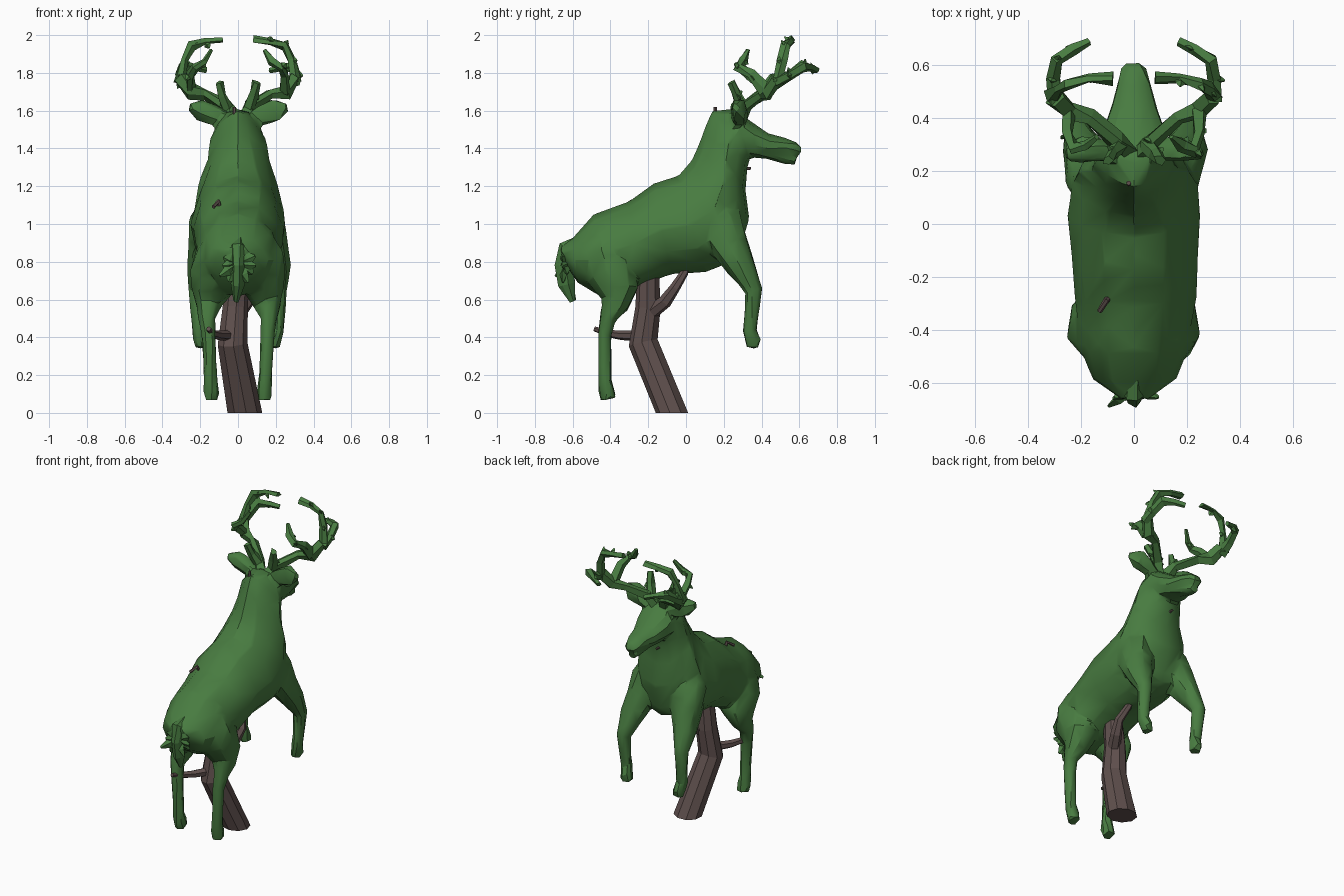
import bpy, bmesh, math, random
from mathutils import Vector

random.seed(4)

def material(name, rgb):
    m = bpy.data.materials.new(name)
    m.diffuse_color = (*rgb, 1)
    return m

GREEN = material("hedge_green", (0.065, 0.2, 0.052))
BROWN = material("bark_brown", (0.115, 0.08, 0.075))

def skin(name, rings, mat):
    """Bridge a list of equal-sized point rings and cap both ends."""
    bm = bmesh.new()
    rows = [[bm.verts.new(p) for p in r] for r in rings]
    n = len(rows[0])
    for a, b in zip(rows, rows[1:]):
        for i in range(n):
            j = (i + 1) % n
            bm.faces.new((a[i], a[j], b[j], b[i]))
    bm.faces.new(rows[0])
    bm.faces.new(rows[-1])
    bmesh.ops.recalc_face_normals(bm, faces=bm.faces)
    me = bpy.data.meshes.new(name)
    bm.to_mesh(me)
    bm.free()
    me.materials.append(mat)
    ob = bpy.data.objects.new(name, me)
    bpy.context.collection.objects.link(ob)
    return ob

def loft(name, stations, sides=12, jitter=0.0):
    """Stations: top y,z, bottom y,z, half width, taper towards the top."""
    rings = []
    for ty, tz, by, bz, w, taper in stations:
        mid = Vector((0, (ty + by) / 2, (tz + bz) / 2))
        half = Vector((0, (ty - by) / 2, (tz - bz) / 2))
        ring = []
        for i in range(sides):
            a = math.tau * i / sides
            s, c = math.sin(a), math.cos(a)
            x = w * math.copysign(abs(s) ** 0.85, s) * (1 - taper * max(0, c))
            ring.append(mid + half * c + Vector((x, 0, 0)) * (1 + random.uniform(-jitter, jitter)))
        rings.append(ring)
    return skin(name, rings, GREEN)

def tube(name, path, mat=GREEN, sides=7, side=1, jitter=0.0, flat=1.0):
    """Path: x, y, z, radius; side=-1 mirrors it in x."""
    pts = [Vector((p[0] * side, p[1], p[2])) for p in path]
    u, rings = Vector((0.3, 1, 0.2)), []
    for i, p in enumerate(pts):
        t = (pts[min(i + 1, len(pts) - 1)] - pts[max(i - 1, 0)]).normalized()
        u = (u - t * u.dot(t)).normalized()
        v = t.cross(u)
        ring = []
        for k in range(sides):
            a = math.tau * k / sides
            r = path[i][3] * (1 + random.uniform(-jitter, jitter))
            q = p + (u * math.cos(a) * flat + v * math.sin(a)) * r
            q.z = q.z if p.z > 0 else 0      # flat cut at ground level
            ring.append(q)
        rings.append(ring)
    return skin(name, rings, mat)

def leaf(name, base, tip, r):
    mid = [(a + b) / 2 for a, b in zip(base, tip)]
    tube(name, [(*base, r * 0.5), (*mid, r), (*tip, r * 0.25)], sides=4, jitter=0.3, flat=0.6)

# Body and neck in one loft from rump to crown, ridged along the nape
hedge = [loft("deer_body", [
    (-0.67, 0.88, -0.64, 0.79, 0.06, 0), (-0.60, 0.925, -0.575, 0.69, 0.155, 0),
    (-0.49, 1.05, -0.45, 0.615, 0.20, 0.1), (-0.30, 1.12, -0.27, 0.66, 0.228, 0.15),
    (-0.17, 1.215, -0.08, 0.735, 0.243, 0.15), (-0.04, 1.255, 0.10, 0.745, 0.25, 0.15),
    (0.03, 1.335, 0.27, 0.81, 0.238, 0.3), (0.07, 1.425, 0.335, 1.03, 0.20, 0.4),
    (0.10, 1.51, 0.315, 1.18, 0.17, 0.5), (0.14, 1.60, 0.325, 1.30, 0.15, 0.55),
    (0.23, 1.61, 0.34, 1.36, 0.13, 0.3)], jitter=0.05)]

# Head: skull with muzzle, and a lower jaw
hedge.append(loft("head", [
    (0.17, 1.58, 0.25, 1.38, 0.11, 0.3), (0.25, 1.61, 0.33, 1.36, 0.13, 0.1),
    (0.335, 1.55, 0.38, 1.345, 0.12, 0), (0.435, 1.48, 0.46, 1.35, 0.088, 0),
    (0.53, 1.455, 0.54, 1.365, 0.064, 0), (0.59, 1.43, 0.585, 1.36, 0.05, 0),
    (0.615, 1.41, 0.605, 1.365, 0.03, 0)], sides=10))
hedge.append(loft("jaw", [
    (0.32, 1.44, 0.34, 1.36, 0.09, 0), (0.44, 1.42, 0.45, 1.34, 0.066, 0),
    (0.54, 1.39, 0.53, 1.315, 0.045, 0), (0.59, 1.365, 0.58, 1.31, 0.03, 0)], sides=8))

for s, label in ((-1, "left"), (1, "right")):
    # Legs, the front pair raised
    hedge.append(tube("front_leg_" + label, [
        (0.11, 0.11, 1.12, 0.07), (0.14, 0.18, 1.0, 0.12), (0.17, 0.235, 0.88, 0.10),
        (0.20, 0.295, 0.77, 0.077), (0.217, 0.36, 0.65, 0.047), (0.212, 0.347, 0.52, 0.039),
        (0.207, 0.335, 0.44, 0.038), (0.198, 0.355, 0.39, 0.04), (0.188, 0.355, 0.345, 0.036)],
        sides=9, side=s, jitter=0.08))
    hedge.append(tube("rear_leg_" + label, [
        (0.08, -0.42, 0.98, 0.08), (0.10, -0.425, 0.84, 0.13), (0.12, -0.40, 0.74, 0.13),
        (0.14, -0.355, 0.645, 0.11), (0.158, -0.375, 0.57, 0.075), (0.165, -0.415, 0.50, 0.045),
        (0.155, -0.43, 0.41, 0.039), (0.15, -0.43, 0.28, 0.037), (0.145, -0.43, 0.17, 0.037),
        (0.14, -0.42, 0.12, 0.043), (0.14, -0.41, 0.07, 0.04)], sides=9, side=s, jitter=0.08))
    # Ears spreading sideways
    hedge.append(tube("ear_" + label, [
        (0.06, 0.27, 1.54, 0.045), (0.13, 0.28, 1.575, 0.055),
        (0.20, 0.28, 1.605, 0.06), (0.26, 0.26, 1.62, 0.025)],
        side=s, sides=6, jitter=0.2, flat=0.85))

# Clip the green masses into one continuous faceted hedge
deer = hedge[0]
bpy.ops.object.select_all(action='DESELECT')
for ob in hedge:
    ob.select_set(True)
bpy.context.view_layer.objects.active = deer
bpy.ops.object.join()
fuse = deer.modifiers.new("fuse", 'REMESH')
fuse.mode, fuse.voxel_size = 'VOXEL', 0.014
relax = deer.modifiers.new("relax", 'SMOOTH')
relax.factor, relax.iterations = 0.5, 3
facet = deer.modifiers.new("facet", 'DECIMATE')
facet.ratio = 0.035
for m in ("fuse", "relax", "facet"):
    bpy.ops.object.modifier_apply(modifier=m)
bpy.ops.object.shade_smooth_by_angle(angle=math.radians(30))

# Antlers: main beam and tines, with clipped leaf tufts
tines = {
    "beam": [(0.03, 0.28, 1.56, 0.038), (0.07, 0.31, 1.63, 0.035), (0.17, 0.40, 1.69, 0.031),
             (0.25, 0.43, 1.70, 0.036), (0.30, 0.48, 1.77, 0.032)],
    "top_tine": [(0.305, 0.48, 1.75, 0.032), (0.285, 0.51, 1.87, 0.022), (0.25, 0.53, 1.945, 0.026),
                 (0.17, 0.55, 1.965, 0.018), (0.08, 0.55, 1.975, 0.022)],
    "front_tine": [(0.305, 0.47, 1.75, 0.032), (0.305, 0.55, 1.79, 0.024), (0.29, 0.62, 1.835, 0.026),
                   (0.23, 0.66, 1.825, 0.02), (0.17, 0.69, 1.81, 0.016)],
    "rear_tine": [(0.25, 0.42, 1.71, 0.032), (0.25, 0.34, 1.79, 0.026), (0.23, 0.28, 1.83, 0.027),
                  (0.18, 0.30, 1.86, 0.022), (0.14, 0.33, 1.92, 0.01)],
    "brow_tine": [(0.05, 0.30, 1.60, 0.032), (0.08, 0.27, 1.68, 0.025), (0.10, 0.24, 1.75, 0.024)],
}
for s, label in ((-1, "left"), (1, "right")):
    for part, path in tines.items():
        tube(f"antler_{part}_{label}", path, side=s, sides=5, jitter=0.4)
        for x, y, z, r in path[1:-1]:
            d = Vector([random.uniform(-1, 1) for _ in range(3)]).normalized() * 0.04
            leaf("antler_leaf", (x * s, y, z), (x * s + d.x, y + d.y, z + d.z), 0.02)

# Leafy tail
tube("tail", [(0, -0.56, 0.89, 0.05), (0, -0.63, 0.865, 0.06), (0, -0.65, 0.78, 0.05),
              (0, -0.635, 0.68, 0.045), (-0.01, -0.60, 0.59, 0.02)], sides=7, jitter=0.3, flat=0.7)
for i in range(12):
    a = math.tau * i / 12
    r = random.uniform(0.07, 0.12)
    leaf("tail_leaf", (0.02 * math.cos(a), -0.64, 0.79 + 0.02 * math.sin(a)),
         (r * math.cos(a), -0.64 + random.uniform(-0.05, 0.03), 0.78 + r * math.sin(a)), 0.035)

# Leaning trunk with branches and stray twigs
tube("trunk", [(0.035, -0.072, 0, 0.095), (-0.03, -0.225, 0.37, 0.08),
               (-0.015, -0.20, 0.56, 0.068), (0.0, -0.20, 0.74, 0.06)], BROWN, sides=9)
branches = {
    "front_branch": [(0, -0.20, 0.52, 0.04), (0.05, -0.11, 0.59, 0.036), (0.07, -0.06, 0.66, 0.028),
                     (0.04, -0.01, 0.74, 0.022), (0.01, 0.02, 0.82, 0.015)],
    "rear_branch": [(-0.03, -0.23, 0.41, 0.03), (-0.10, -0.34, 0.41, 0.025),
                    (-0.14, -0.41, 0.42, 0.02), (-0.155, -0.485, 0.445, 0.013)],
    "back_twig": [(-0.09, -0.27, 1.06, 0.012), (-0.105, -0.29, 1.12, 0.012), (-0.13, -0.33, 1.09, 0.01)],
    "nape_twig": [(-0.02, 0.15, 1.50, 0.012), (-0.02, 0.155, 1.62, 0.009)],
    "throat_twig": [(-0.02, 0.28, 1.29, 0.01), (-0.02, 0.345, 1.295, 0.007)],
    "belly_twig": [(0.04, 0.06, 0.80, 0.02), (0.06, 0.13, 0.79, 0.015)],
}
for name, path in branches.items():
    tube(name, path, BROWN, sides=6)
